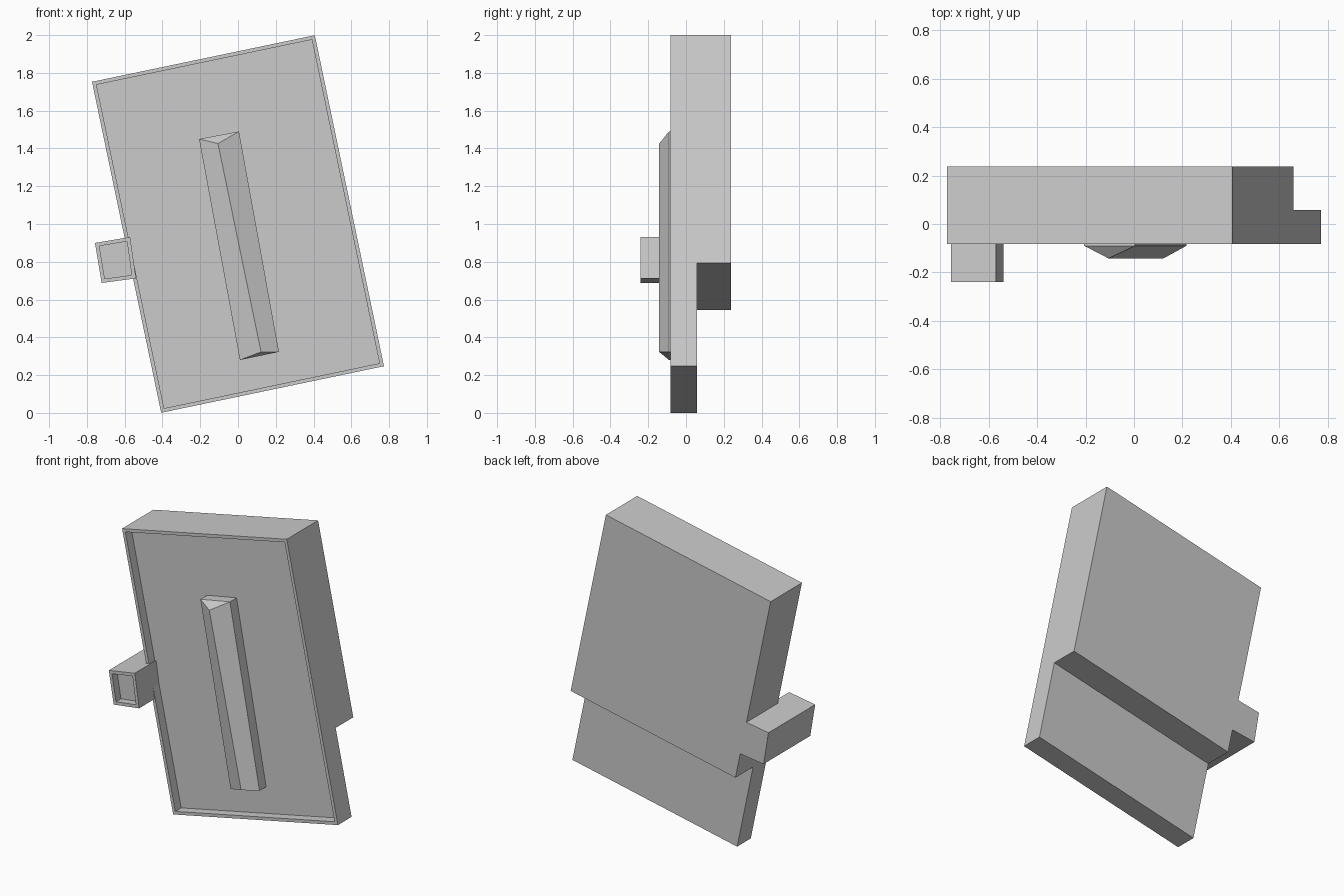
import bpy, bmesh
from math import radians
from mathutils import Matrix, Vector

if "Cube" in bpy.data.objects:
    bpy.data.objects.remove(bpy.data.objects["Cube"])

FRONT, BACK, STEP = -0.082, 0.238, 0.058


def finish(name, bm):
    bmesh.ops.recalc_face_normals(bm, faces=bm.faces[:])
    mesh = bpy.data.meshes.new(name)
    bm.to_mesh(mesh)
    bm.free()
    obj = bpy.data.objects.new(name, mesh)
    bpy.context.collection.objects.link(obj)
    return obj


def extrude_profile(points, offset):
    """Closed prism from a planar outline and an extrusion vector."""
    bm = bmesh.new()
    face = bm.faces.new([bm.verts.new(p) for p in points])
    res = bmesh.ops.extrude_face_region(bm, geom=[face], use_keep_orig=True)
    verts = [g for g in res["geom"] if isinstance(g, bmesh.types.BMVert)]
    bmesh.ops.translate(bm, verts=verts, vec=Vector(offset))
    bmesh.ops.recalc_face_normals(bm, faces=bm.faces[:])
    return bm


def recess_front(bm, rim, depth):
    """Sink the face that looks towards -y, leaving a thin rim."""
    bm.normal_update()
    face = min(bm.faces, key=lambda f: f.normal.y)
    bmesh.ops.inset_individual(bm, faces=[face], thickness=rim, use_even_offset=True)
    res = bmesh.ops.extrude_discrete_faces(bm, faces=[face])
    bmesh.ops.translate(bm, verts=res["faces"][0].verts[:], vec=(0, depth, 0))


# Tilted tray: stepped side profile with a rimmed front
W, H, LEDGE = 0.6025, 0.895, -0.338
profile = [(FRONT, -H), (STEP, -H), (STEP, LEDGE), (BACK, LEDGE), (BACK, H), (FRONT, H)]
bm = extrude_profile([(-W, y, z) for y, z in profile], (2 * W, 0, 0))
recess_front(bm, 0.02, 0.06)
bm.transform(Matrix.Translation((0, 0, 1)) @ Matrix.Rotation(radians(-11.8), 4, 'Y'))
finish("panel_tray", bm)

# Square side post, hollowed at its front end
outline = [(-0.757, 0.90), (-0.571, 0.931), (-0.54, 0.712), (-0.722, 0.688)]
bm = extrude_profile([(x, -0.24, z) for x, z in outline], (0, BACK + 0.24, 0))
recess_front(bm, 0.02, 0.05)
finish("side_post", bm)

# Central bar: upright walls with a hipped ridge on the front
base = [(-0.206, 1.45), (0.005, 1.49), (0.217, 0.323), (0.01, 0.28)]
bm = bmesh.new()
floor = [bm.verts.new((x, -0.02, z)) for x, z in base]
eave = [bm.verts.new((x, -0.09, z)) for x, z in base]
top, bottom = [bm.verts.new((x, -0.142, z)) for x, z in ((-0.106, 1.426), (0.122, 0.323))]
bm.faces.new(floor)
for i in range(4):
    j = (i + 1) % 4
    bm.faces.new((floor[i], floor[j], eave[j], eave[i]))
for f in ((eave[0], eave[1], top), (eave[1], eave[2], bottom, top),
          (eave[2], eave[3], bottom), (eave[3], eave[0], top, bottom)):
    bm.faces.new(f)
finish("ridge_bar", bm)
